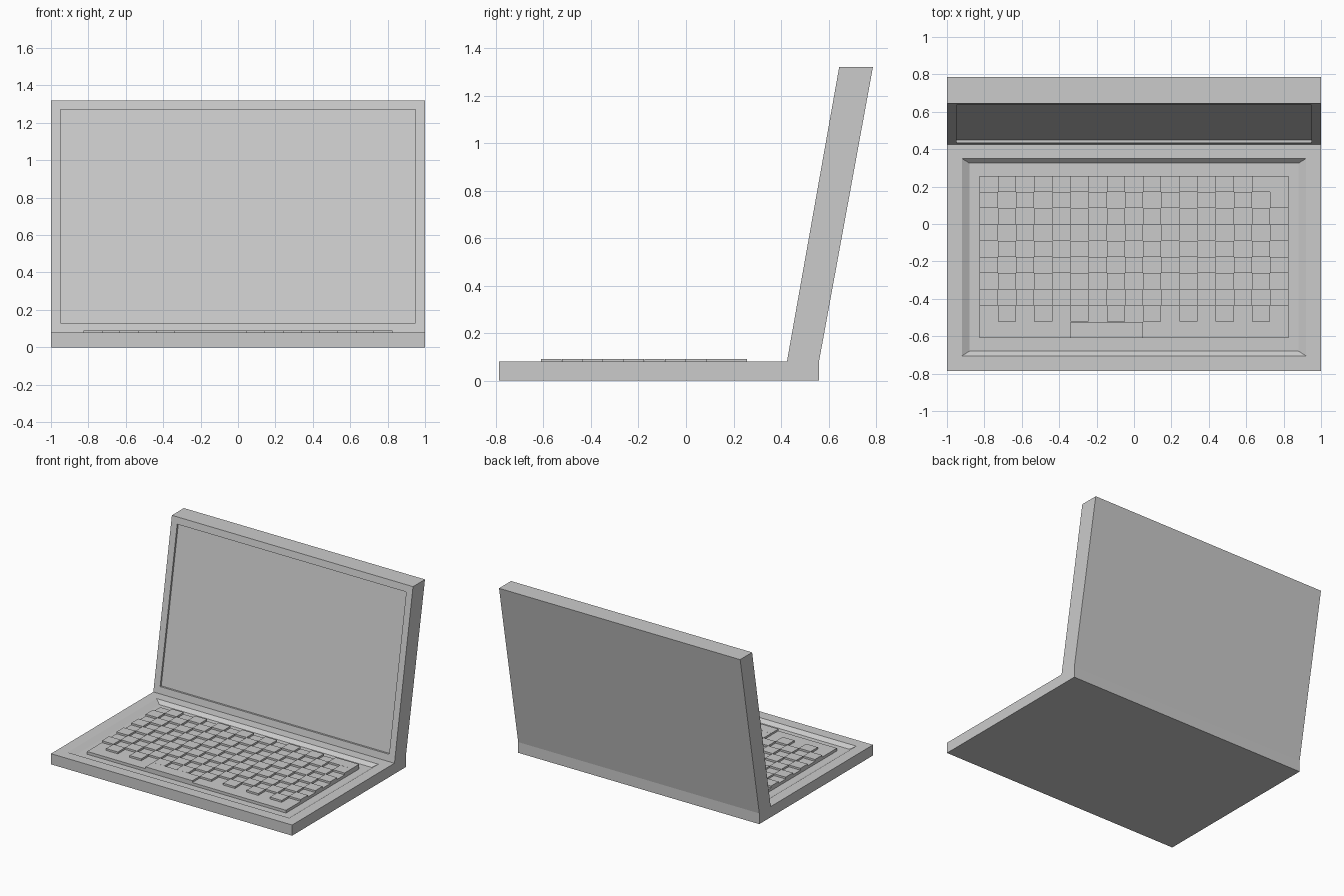
import bpy, bmesh

if "Cube" in bpy.data.objects:
    bpy.data.objects.remove(bpy.data.objects["Cube"])


def finish(bm, name):
    bmesh.ops.recalc_face_normals(bm, faces=bm.faces[:])
    mesh = bpy.data.meshes.new(name)
    bm.to_mesh(mesh)
    bm.free()
    obj = bpy.data.objects.new(name, mesh)
    bpy.context.collection.objects.link(obj)
    return obj


def add_box(bm, x0, x1, y0, y1, z0, z1):
    verts = bmesh.ops.create_cube(bm, size=1)["verts"]
    for v in verts:
        v.co = (x1 if v.co.x > 0 else x0,
                y1 if v.co.y > 0 else y0,
                z1 if v.co.z > 0 else z0)


def inset_to(bm, face, place):
    """Inset a face and place its four inner corners with place(sx, far)."""
    mid = face.calc_center_median()
    corners = {v: (1 if v.co.x > mid.x else -1, v.co.y > mid.y) for v in face.verts}
    old = list(corners)
    bmesh.ops.inset_individual(bm, faces=[face], thickness=0.001)
    for v in face.verts:
        nearest = min(old, key=lambda o: (o.co - v.co).length)
        v.co = place(*corners[nearest])


# Body: base and leaning lid as one L-shaped profile extruded across x
PROFILE = [(-0.787, 0), (0.56, 0), (0.56, 0.08), (0.787, 1.32),
           (0.645, 1.32), (0.425, 0.08), (-0.787, 0.08)]
bm = bmesh.new()
side = bm.faces.new([bm.verts.new((-1, y, z)) for y, z in PROFILE])
ext = bmesh.ops.extrude_face_region(bm, geom=[side])["geom"]
bmesh.ops.translate(bm, vec=(2, 0, 0), verts=[g for g in ext if isinstance(g, bmesh.types.BMVert)])
bmesh.ops.recalc_face_normals(bm, faces=bm.faces[:])
bm.normal_update()
deck = next(f for f in bm.faces if f.normal.z > 0.9 and f.calc_center_median().z < 0.5)
screen = next(f for f in bm.faces if f.normal.y < -0.9 and f.calc_center_median().z > 0.5)

# Keyboard well with sloping walls
inset_to(bm, deck, lambda sx, far: (0.92 * sx, 0.35 if far else -0.705, 0.08))
inset_to(bm, deck, lambda sx, far: (0.88 * sx, 0.325 if far else -0.68, 0.055))


# Screen recess sunk square into the lid
def screen_corner(depth):
    def place(sx, far):
        z = 1.27 if far else 0.13
        return (0.95 * sx, 0.425 + (z - 0.08) * 0.22 / 1.24 + depth, z)
    return place


inset_to(bm, screen, screen_corner(0))
inset_to(bm, screen, screen_corner(0.014))
finish(bm, "laptop_body")

# Keyboard plate
LEFT, BACK, FRONT = -0.825, 0.257, -0.61
COLS, ROWS = 17, 10
PX, PY = -2 * LEFT / COLS, (BACK - FRONT) / ROWS
bm = bmesh.new()
add_box(bm, LEFT, -LEFT, FRONT, BACK, 0.05, 0.076)
finish(bm, "keyboard_plate")

# Raised keys in a chequered pattern, with a long space bar and a corner key
bm = bmesh.new()
for r in range(ROWS - 1):
    for c in range(COLS):
        if (r + c) % 2 or (r, c) == (0, COLS - 1):
            x, y = LEFT + c * PX, BACK - r * PY
            add_box(bm, x, x + PX, y - PY + 0.001, y, 0.07, 0.09)
add_box(bm, LEFT + 5 * PX, LEFT + 9 * PX, FRONT, FRONT + PY, 0.07, 0.09)
finish(bm, "keys")
